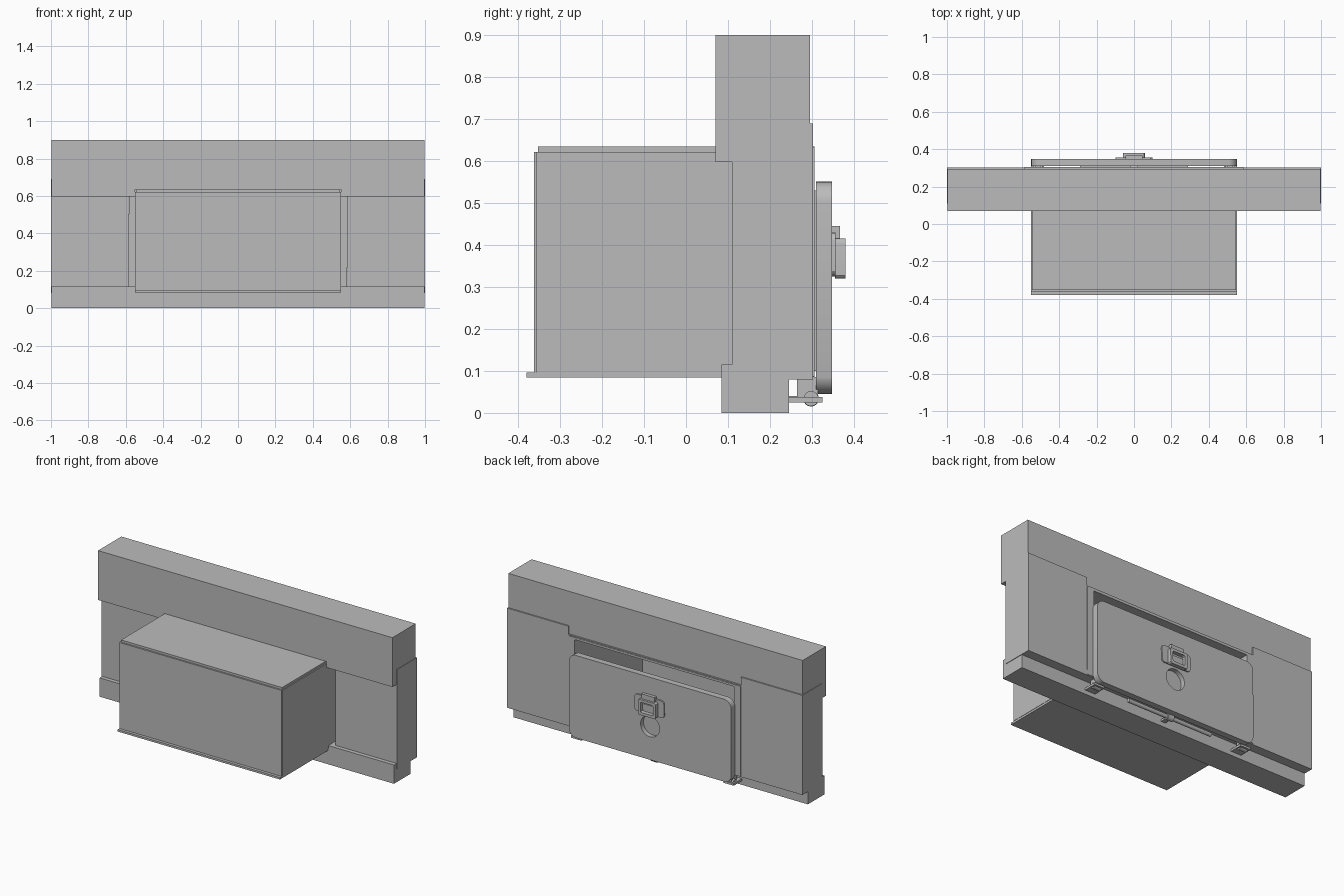
import bpy, bmesh, math

if "Cube" in bpy.data.objects:
    bpy.data.objects.remove(bpy.data.objects["Cube"])

grey = bpy.data.materials.new("light grey")
grey.diffuse_color = (0.5, 0.5, 0.5, 1)
grey.use_nodes = True
grey.node_tree.nodes["Principled BSDF"].inputs["Base Color"].default_value = grey.diffuse_color


def finish(bm, name):
    bmesh.ops.recalc_face_normals(bm, faces=bm.faces)
    me = bpy.data.meshes.new(name)
    bm.to_mesh(me)
    bm.free()
    me.materials.append(grey)
    ob = bpy.data.objects.new(name, me)
    bpy.context.collection.objects.link(ob)
    return ob


def box(name, x0, x1, y0, y1, z0, z1):
    bm = bmesh.new()
    bmesh.ops.create_cube(bm, size=1)
    for v in bm.verts:
        v.co = ((x0 + x1) / 2 + v.co.x * (x1 - x0),
                (y0 + y1) / 2 + v.co.y * (y1 - y0),
                (z0 + z1) / 2 + v.co.z * (z1 - z0))
    return finish(bm, name)


def extrude_x(name, profile, x0, x1):
    """Sweep a (y, z) profile along x."""
    bm = bmesh.new()
    f = bm.faces.new([bm.verts.new((x0, y, z)) for y, z in profile])
    new = bmesh.ops.extrude_face_region(bm, geom=[f])["geom"]
    bmesh.ops.translate(bm, vec=(x1 - x0, 0, 0),
                        verts=[g for g in new if isinstance(g, bmesh.types.BMVert)])
    return finish(bm, name)


def rounded(cx, cz, w, h, r, n=8):
    """Rounded rectangle outline; a circle when w = h = 2r."""
    pts = []
    for q, (sx, sz) in enumerate([(1, 1), (-1, 1), (-1, -1), (1, -1)]):
        for i in range(n):
            a = (q + i / n) * math.pi / 2
            pts.append((cx + sx * (w / 2 - r) + r * math.cos(a),
                        cz + sz * (h / 2 - r) + r * math.sin(a)))
    return pts


def plate(name, loops, y0, y1):
    """Upright plate from outlines in the x-z plane; inner outlines are holes."""
    cu = bpy.data.curves.new(name, "CURVE")
    cu.dimensions = "2D"
    cu.fill_mode = "BOTH"
    cu.extrude = (y1 - y0) / 2
    for pts in loops:
        sp = cu.splines.new("POLY")
        sp.points.add(len(pts) - 1)
        for p, (x, z) in zip(sp.points, pts):
            p.co = (x, z, 0, 1)
        sp.use_cyclic_u = True
    ob = bpy.data.objects.new(name, cu)
    cu.materials.append(grey)
    bpy.context.collection.objects.link(ob)
    ob.rotation_euler.x = math.pi / 2
    ob.location.y = (y0 + y1) / 2
    bpy.ops.object.select_all(action="DESELECT")
    ob.select_set(True)
    bpy.context.view_layer.objects.active = ob
    bpy.ops.object.convert(target="MESH")
    bpy.ops.object.shade_smooth_by_angle(angle=math.radians(30))


def rod(name, x0, x1, y, z, r):
    prof = [(y + r * math.cos(i * math.pi / 8), z + r * math.sin(i * math.pi / 8))
            for i in range(16)]
    ob = extrude_x(name, prof, x0, x1)
    bpy.ops.object.select_all(action="DESELECT")
    ob.select_set(True)
    bpy.context.view_layer.objects.active = ob
    bpy.ops.object.shade_smooth_by_angle(angle=math.radians(30))


# Wall: full profile at the ends, split above and below the opening
end = [(0.085, 0), (0.245, 0), (0.245, 0.08), (0.303, 0.08), (0.303, 0.69), (0.295, 0.69),
       (0.295, 0.9), (0.07, 0.9), (0.07, 0.598), (0.11, 0.598), (0.11, 0.115), (0.085, 0.115)]


def beam(low):
    return [(0.07, low), (0.303, low), (0.303, 0.64), (0.295, 0.64), (0.295, 0.9), (0.07, 0.9)]


def sill(top):
    return [(0.085, 0), (0.245, 0), (0.245, 0.08), (0.303, 0.08), (0.303, top), (0.085, top)]


for s, side in ((-1, "left"), (1, "right")):
    extrude_x(side + "_wall", end, s * 0.585, s * 0.997)
    box(side + "_end_cap", *sorted((s * 0.997, s)), 0.11, 0.303, 0.08, 0.69)
    extrude_x(side + "_beam_shoulder", beam(0.598), s * 0.55, s * 0.585)
    extrude_x(side + "_sill_shoulder", sill(0.115), s * 0.55, s * 0.585)
extrude_x("top_beam", beam(0.635), -0.55, 0.55)
extrude_x("bottom_sill", sill(0.084), -0.55, 0.55)

# Hollow compartment, open at the back
box("compartment_top", -0.545, 0.545, -0.352, 0.303, 0.622, 0.635)
box("compartment_bottom", -0.55, 0.55, -0.38, 0.303, 0.084, 0.096)
box("compartment_front", -0.548, 0.548, -0.362, -0.35, 0.096, 0.622)
for s, side in ((-1, "left"), (1, "right")):
    box(side + "_compartment_side", *sorted((s * 0.54, s * 0.552)), -0.357, 0.303, 0.096, 0.622)

# Flange around the opening
plate("opening_flange", [rounded(0, 0.36, 1.17, 0.55, 0.004, 2),
                         rounded(0, 0.36, 1.08, 0.524, 0.004, 2)], 0.296, 0.306)

# Door with a round finger pocket
door = rounded(0, 0.298, 1.1, 0.506, 0.05)
plate("door_lining", [door], 0.31, 0.32)
plate("door", [door, rounded(0, 0.25, 0.128, 0.128, 0.064)], 0.32, 0.348)

# Latch: base plate, raised ring, inner button and top tab
plate("latch_base", [rounded(0, 0.378, 0.2, 0.105, 0.02, 4)], 0.347, 0.356)
plate("latch_ring", [rounded(0, 0.368, 0.12, 0.096, 0.012, 4),
                     rounded(0, 0.368, 0.085, 0.062, 0.008, 4)], 0.355, 0.38)
box("latch_button", -0.042, 0.042, 0.355, 0.362, 0.35, 0.385)
box("latch_tab", -0.045, 0.045, 0.347, 0.367, 0.414, 0.445)

# Rails and hinge brackets carrying the door
for s, side in ((-1, "left"), (1, "right")):
    box(side + "_door_rail", *sorted((s * 0.5, s * 0.53)), 0.302, 0.312, 0.1, 0.53)
    box(side + "_hinge_plate", *sorted((s * 0.48, s * 0.55)), 0.245, 0.325, 0.025, 0.038)
    box(side + "_hinge_block", *sorted((s * 0.5, s * 0.53)), 0.265, 0.315, 0.036, 0.085)
    rod(side + "_hinge_pin", s * 0.49, s * 0.54, 0.298, 0.034, 0.018)

# Spring rod under the door
rod("spring_rod", -0.29, 0.29, 0.298, 0.034, 0.012)
rod("spring_collar", -0.02, 0.02, 0.298, 0.034, 0.019)
box("spring_mount", -0.015, 0.015, 0.245, 0.3, 0.028, 0.04)
